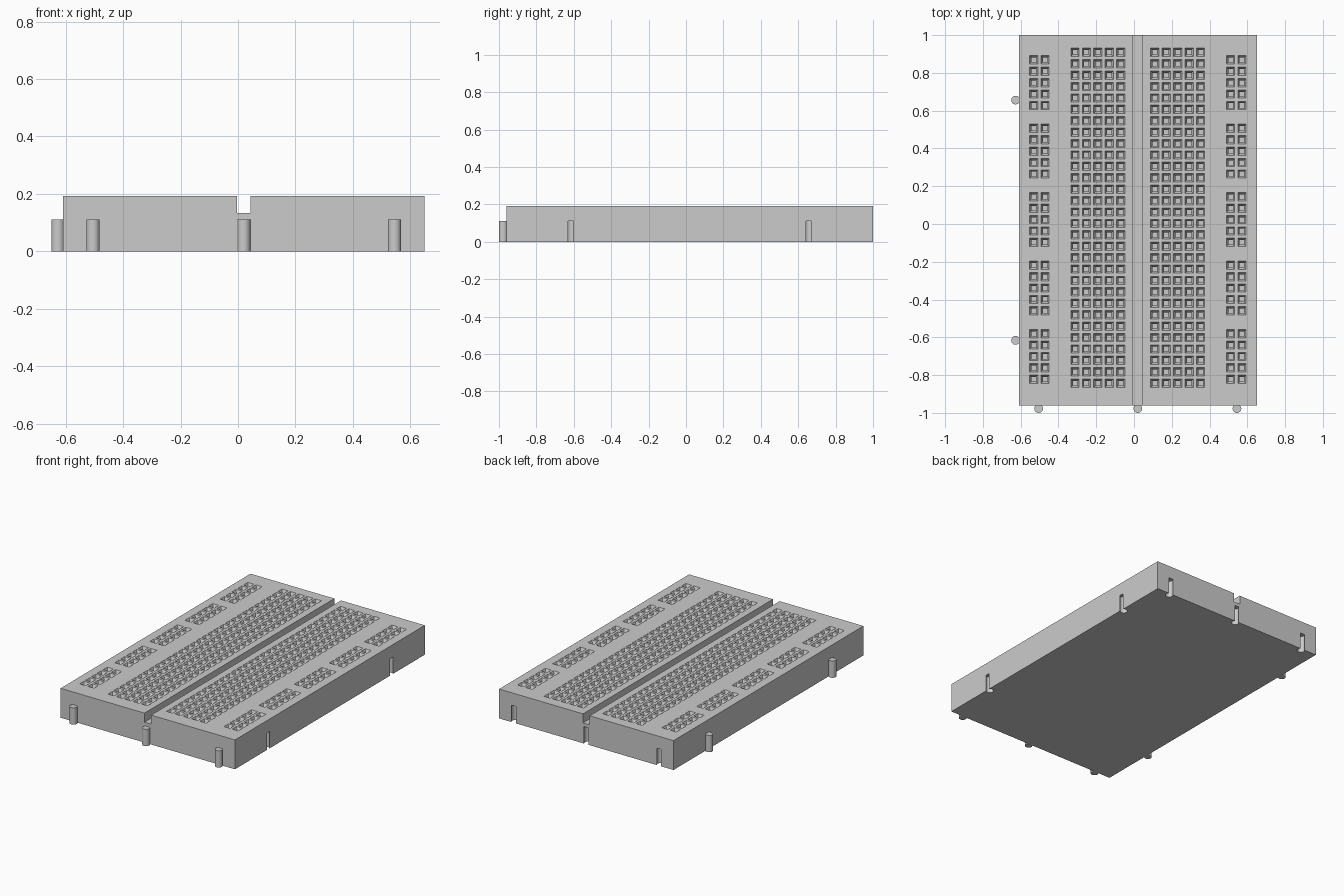
import bpy, bmesh

if "Cube" in bpy.data.objects:
    bpy.data.objects.remove(bpy.data.objects["Cube"])

CX, CY = 0.02, 0.02          # centre of the board without its pegs
HX, HY, TOP = 0.63, 0.98, 0.192
PITCH = 0.0604


def make_object(name, bm):
    bmesh.ops.recalc_face_normals(bm, faces=bm.faces)
    mesh = bpy.data.meshes.new(name)
    bm.to_mesh(mesh)
    bm.free()
    obj = bpy.data.objects.new(name, mesh)
    bpy.context.collection.objects.link(obj)
    return obj


def loft(bm, rings):
    """Skin a list of vertex loops and cap both ends."""
    loops = [[bm.verts.new(p) for p in ring] for ring in rings]
    n = len(loops[0])
    for a, b in zip(loops, loops[1:]):
        for i in range(n):
            bm.faces.new((a[i], a[(i + 1) % n], b[(i + 1) % n], b[i]))
    bm.faces.new(loops[0])
    bm.faces.new(loops[-1])


def square(x, y, half, z):
    return [(x + sx * half, y + sy * half, z)
            for sx, sy in ((-1, -1), (1, -1), (1, 1), (-1, 1))]


def cylinder(name, x, y, z0, z1, r=0.023):
    bpy.ops.mesh.primitive_cylinder_add(vertices=32, radius=r, depth=z1 - z0,
                                        location=(x, y, (z0 + z1) / 2))
    obj = bpy.context.object
    obj.name = name
    return obj


def cut(target, cutter):
    cutter.hide_render = True
    cutter.hide_viewport = True
    mod = target.modifiers.new(cutter.name, 'BOOLEAN')
    mod.operation, mod.solver, mod.object = 'DIFFERENCE', 'EXACT', cutter


# Board: cross-section with the centre groove, run along y
g, gz = 0.024, 0.133
profile = [(-HX, 0), (HX, 0), (HX, TOP), (g, TOP), (g, gz),
           (-g, gz), (-g, TOP), (-HX, TOP)]
bm = bmesh.new()
loft(bm, [[(CX + x, CY + y, z) for x, z in profile] for y in (-HY, HY)])
board = make_object("board", bm)

# Contact holes: square funnel on a narrower square shaft
terminal_x = [s * (i + 1.5) * PITCH for s in (-1, 1) for i in range(5)]
terminal_y = [0.909 - i * PITCH for i in range(30)]
rail_x = [s * (0.491 + i * PITCH) for s in (-1, 1) for i in range(2)]
rail_y = [0.869 - (6 * k + i) * PITCH for k in range(5) for i in range(5)]
bm = bmesh.new()
for xs, ys in ((terminal_x, terminal_y), (rail_x, rail_y)):
    for x in xs:
        for y in ys:
            loft(bm, [square(CX + x, y, h, TOP + dz) for h, dz in
                      ((0.026, 0.008), (0.012, -0.02), (0.012, -0.10))])
cut(board, make_object("hole_cutter", bm))

# Joining pegs on the left and front, matching sockets on the right and back
spots = [("side", 0, s * 0.636) for s in (-1, 1)]
spots += [("end", s * 0.525, 0) for s in (-1, 0, 1)]
for i, (kind, dx, dy) in enumerate(spots):
    if kind == "side":
        peg, socket = (-0.627, CY + dy), (0.633, CY + dy)
    else:
        peg, socket = (CX + dx, -0.977), (CX + dx, 0.983)
    p = cylinder(f"{kind}_peg_{i}", *peg, 0, 0.11)
    bpy.ops.object.shade_smooth_by_angle()
    cut(board, cylinder(f"socket_cutter_{i}", *socket, -0.05, 0.11))
